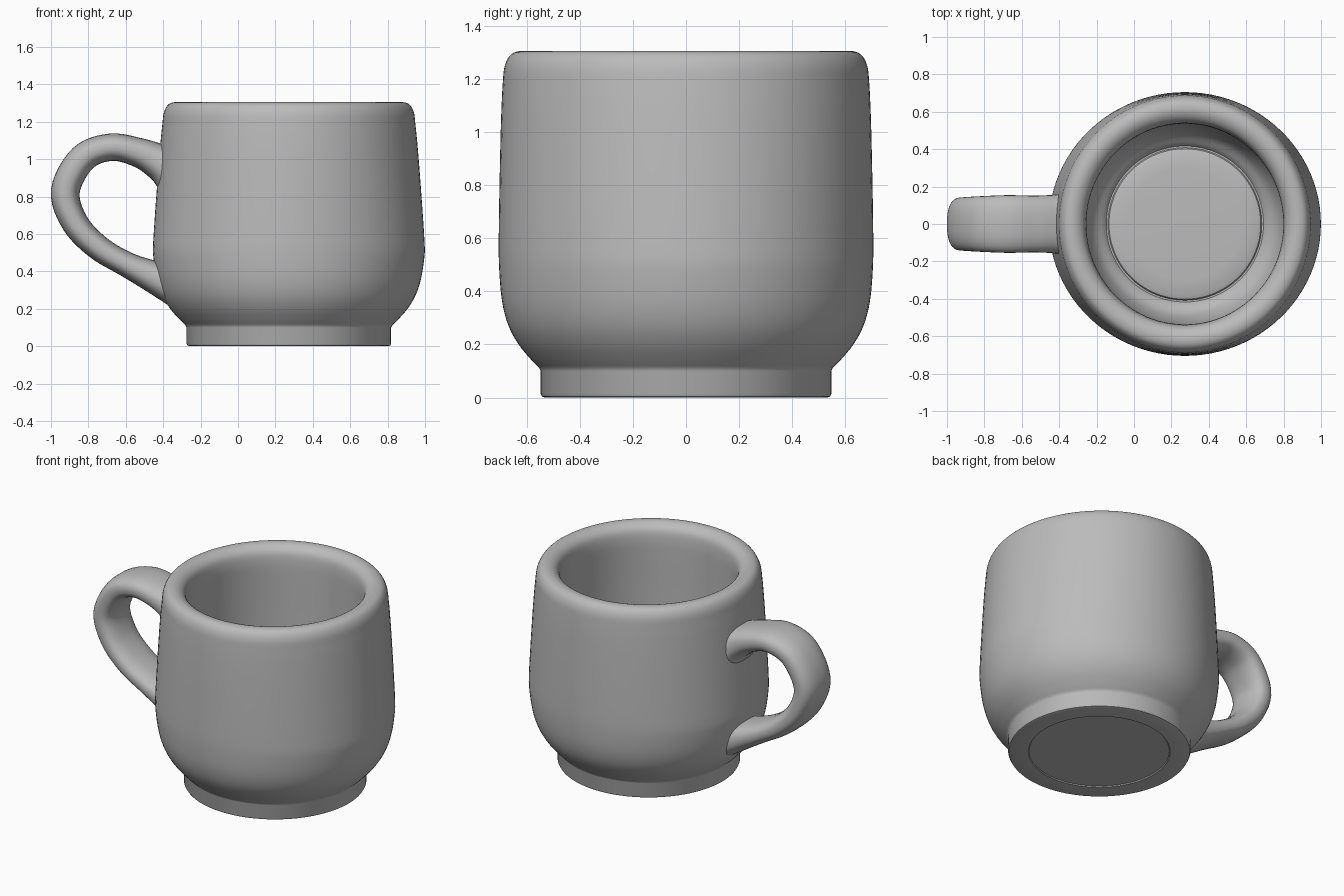
import bpy, bmesh, math
from mathutils import Vector

if "Cube" in bpy.data.objects:
    bpy.data.objects.remove(bpy.data.objects["Cube"])

clay = bpy.data.materials.new("grey clay")
clay.use_nodes = True
GREY = (0.5, 0.5, 0.5, 1)
clay.diffuse_color = GREY
clay.node_tree.nodes["Principled BSDF"].inputs["Base Color"].default_value = GREY

CENTRE_X = 0.272


def spline(points, steps):
    """Smooth curve through points of any dimension."""
    p = [Vector(q) for q in points]
    p = [2 * p[0] - p[1]] + p + [2 * p[-1] - p[-2]]
    out = []
    for a, b, c, d in zip(p, p[1:], p[2:], p[3:]):
        for i in range(steps):
            t = i / steps
            out.append(0.5 * (2 * b + (c - a) * t + (2 * a - 5 * b + 4 * c - d) * t * t
                              + (3 * b - a - 3 * c + d) * t ** 3))
    return out + [p[-2]]


def loft(name, rings):
    """Skin closed rings and cap both ends."""
    bm = bmesh.new()
    rows = [[bm.verts.new(v) for v in ring] for ring in rings]
    for r, s in zip(rows, rows[1:]):
        for i in range(len(r)):
            j = (i + 1) % len(r)
            bm.faces.new((r[i], r[j], s[j], s[i]))
    bm.faces.new(rows[0])
    bm.faces.new(rows[-1])
    bmesh.ops.recalc_face_normals(bm, faces=bm.faces)
    mesh = bpy.data.meshes.new(name)
    bm.to_mesh(mesh)
    bm.free()
    mesh.materials.append(clay)
    obj = bpy.data.objects.new(name, mesh)
    bpy.context.collection.objects.link(obj)
    bpy.ops.object.select_all(action="DESELECT")
    obj.select_set(True)
    bpy.context.view_layer.objects.active = obj
    bpy.ops.object.shade_smooth_by_angle(angle=math.radians(35))
    return obj


def stretch(z):
    """The hand-thrown body is slightly wider in x at the belly, narrower at the rim."""
    if z < 0.5:
        return 1 + 0.033 * max(0, z - 0.12) / 0.38
    return 1.033 - 0.053 * min(1, (z - 0.5) / 0.7)


# Cup: recessed base, foot ring, belly, rounded rim, inner wall and floor
foot = [(0.41, 0.006), (0.42, 0.006), (0.425, 0), (0.53, 0), (0.542, 0.004),
        (0.547, 0.014), (0.547, 0.1)]
wall = spline([(0.553, 0.112), (0.585, 0.145), (0.63, 0.2), (0.668, 0.27), (0.692, 0.36),
               (0.703, 0.48), (0.705, 0.6), (0.701, 0.85), (0.696, 1.05), (0.69, 1.18),
               (0.682, 1.25), (0.657, 1.293), (0.615, 1.305), (0.575, 1.292), (0.548, 1.26),
               (0.538, 1.2), (0.537, 1.1), (0.54, 0.85), (0.54, 0.6), (0.525, 0.42),
               (0.485, 0.29), (0.425, 0.225)], 4)
floor = [(0.417, 0.212), (0.408, 0.212), (0.402, 0.222), (0.38, 0.23), (0.3, 0.234), (0.02, 0.234)]
SIDES = 96
angles = [math.tau * i / SIDES for i in range(SIDES)]
loft("cup", [[(CENTRE_X + r * stretch(z) * math.cos(a), r * math.sin(a), z) for a in angles]
             for r, z in foot + [tuple(p) for p in wall] + floor])

# Handle: flattened section swept along a loop, flared where it meets the cup
path = spline([(-0.345, 0.945, 0.14, 0.18), (-0.42, 0.985, 0.1, 0.158), (-0.53, 1.035, 0.079, 0.152),
               (-0.68, 1.064, 0.073, 0.154), (-0.83, 1.005, 0.076, 0.148), (-0.923, 0.83, 0.077, 0.142),
               (-0.872, 0.66, 0.072, 0.142), (-0.75, 0.53, 0.068, 0.144), (-0.6, 0.44, 0.067, 0.146),
               (-0.46, 0.375, 0.085, 0.152), (-0.33, 0.32, 0.11, 0.165)], 6)
rings = []
for i, (x, z, thick, half_width) in enumerate(path):
    before, after = path[max(i - 1, 0)], path[min(i + 1, len(path) - 1)]
    tangent = Vector((after[0] - before[0], 0, after[1] - before[1])).normalized()
    side = Vector((0, 1, 0))
    normal = tangent.cross(side)
    ring = []
    for k in range(32):
        c, s = math.cos(math.tau * k / 32), math.sin(math.tau * k / 32)
        u = math.copysign(abs(c) ** 0.8, c) * half_width
        v = math.copysign(abs(s) ** 0.8, s) * thick
        ring.append(Vector((x, 0, z)) + side * u + normal * v)
    rings.append(ring)
loft("handle", rings)
